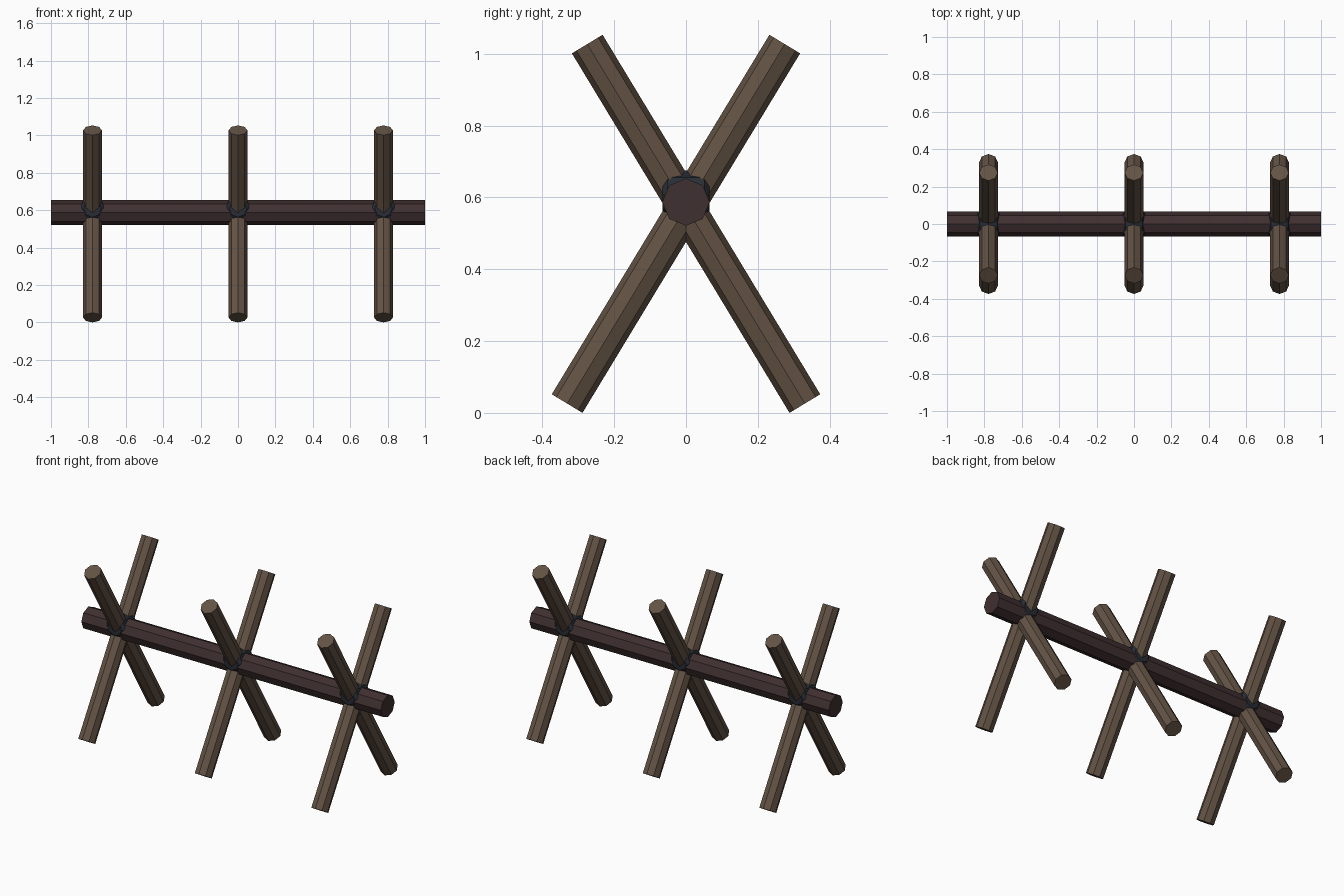
import bpy, math
from mathutils import Vector

if "Cube" in bpy.data.objects:
    bpy.data.objects.remove(bpy.data.objects["Cube"])

def mat(name, col):
    m = bpy.data.materials.new(name)
    m.diffuse_color = (*col, 1)
    m.use_nodes = True
    m.node_tree.nodes["Principled BSDF"].inputs["Base Color"].default_value = m.diffuse_color
    return m

LEG = mat("weathered_wood", (0.125, 0.085, 0.058))
BEAM = mat("dark_wood", (0.051, 0.029, 0.030))
BAND = mat("dark_iron", (0.021, 0.027, 0.036))

def log(name, a, b, r, m):
    """Eight-sided log running from a to b."""
    a, b = Vector(a), Vector(b)
    d = b - a
    bpy.ops.mesh.primitive_cylinder_add(vertices=8, radius=r, depth=d.length,
                                        location=(a + b) / 2)
    o = bpy.context.object
    o.name = name
    # tilt about x for stakes, about y for the beam
    if abs(d.x) > 0.5:
        o.rotation_euler = (0, math.pi / 2, 0)
    else:
        o.rotation_euler = (-math.atan2(d.y, d.z), 0, 0)
    o.data.materials.append(m)

def binding(name, x):
    """Octagonal collar along y with tapered ends."""
    profile = [(-0.066, 0.047), (-0.051, 0.066), (0.051, 0.066), (0.066, 0.047)]
    verts = [(r * math.cos(k * math.pi / 4), y, r * math.sin(k * math.pi / 4))
             for y, r in profile for k in range(8)]
    faces = [(i * 8 + k, (i + 1) * 8 + k, (i + 1) * 8 + (k + 1) % 8, i * 8 + (k + 1) % 8)
             for i in range(3) for k in range(8)]
    faces += [tuple(range(8)), tuple(range(31, 23, -1))]
    me = bpy.data.meshes.new(name)
    me.from_pydata(verts, [], [f[::-1] for f in faces])
    o = bpy.data.objects.new(name, me)
    o.location = (x, 0, 0.609)
    me.materials.append(BAND)
    bpy.context.collection.objects.link(o)
    # make normals consistent
    import bmesh
    bm = bmesh.new()
    bm.from_mesh(me)
    bmesh.ops.recalc_face_normals(bm, faces=bm.faces)
    bm.to_mesh(me)
    bm.free()

# long horizontal beam
log("beam", (-1, 0, 0.587), (1, 0, 0.587), 0.066, BEAM)

# three crossed pairs of stakes, each with a binding
for i, x in enumerate((-0.778, 0, 0.778)):
    for s, side in ((-1, "front"), (1, "back")):
        log(f"stake_{side}_{i + 1}", (x, s * 0.331, 0.026), (x, -s * 0.275, 1.027), 0.05, LEG)
    binding(f"binding_{i + 1}", x)
